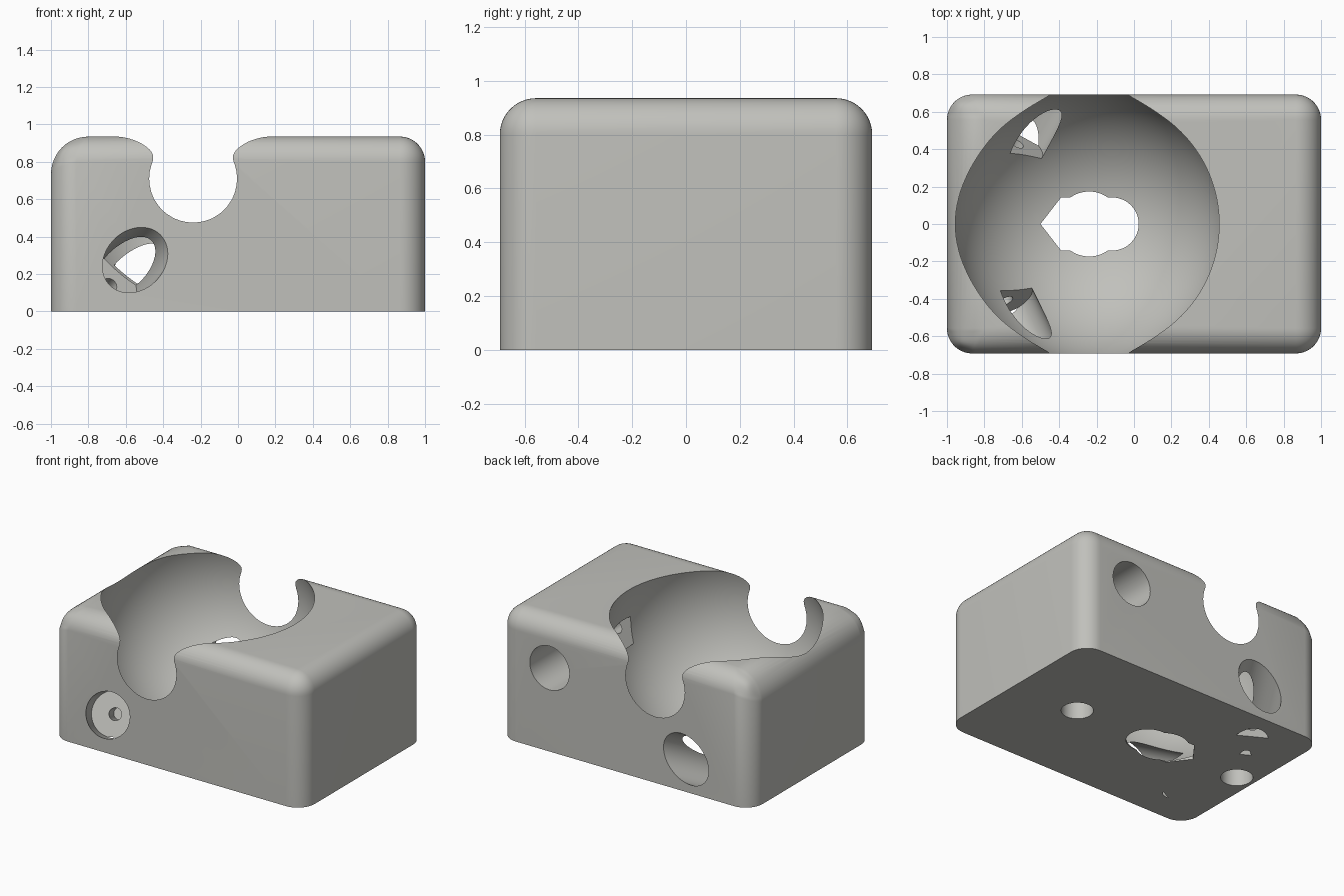
import bpy, bmesh, math
from mathutils import Vector

if "Cube" in bpy.data.objects:
    bpy.data.objects.remove(bpy.data.objects["Cube"])

W, D, H = 1.0, 0.692, 0.935          # half width, half depth, height
BALL = Vector((-0.24, 0, 0.71))      # ball socket centre
BALL_R = 0.731

grey = bpy.data.materials.new("light_grey")
grey.diffuse_color = (0.53, 0.53, 0.50, 1)
grey.use_nodes = True
grey.node_tree.nodes["Principled BSDF"].inputs["Base Color"].default_value = grey.diffuse_color


def make_object(name, bm):
    bmesh.ops.recalc_face_normals(bm, faces=bm.faces)
    mesh = bpy.data.meshes.new(name)
    bm.to_mesh(mesh)
    bm.free()
    mesh.materials.append(grey)
    ob = bpy.data.objects.new(name, mesh)
    bpy.context.collection.objects.link(ob)
    return ob


def rod(name, start, end, radius, sides=64):
    """Cylinder between two points."""
    start, end = Vector(start), Vector(end)
    axis = end - start
    bm = bmesh.new()
    bmesh.ops.create_cone(bm, cap_ends=True, segments=sides, radius1=radius,
                          radius2=radius, depth=axis.length)
    bm.transform(axis.to_track_quat('Z', 'Y').to_matrix().to_4x4())
    bmesh.ops.translate(bm, verts=bm.verts, vec=(start + end) / 2)
    return make_object(name, bm)


# Housing block: rounded everywhere except the base, wider round on the left top edge
bm = bmesh.new()
bmesh.ops.create_cube(bm, size=1)
for v in bm.verts:
    v.co = Vector((v.co.x * 2 * W, v.co.y * 2 * D, (v.co.z + 0.5) * H))
weight = bm.edges.layers.float.new("bevel_weight_edge")
for e in bm.edges:
    a, b = (v.co for v in e.verts)
    if max(a.z, b.z) > 0.1:
        left_top = min(a.z, b.z) > 0.1 and max(a.x, b.x) < 0
        e[weight] = 1.0 if left_top else 0.675
housing = make_object("housing", bm)
bevel = housing.modifiers.new("rounding", 'BEVEL')
bevel.limit_method = 'WEIGHT'
bevel.width = 0.2
bevel.segments = 12

cutters = []

# Ball socket
bm = bmesh.new()
bmesh.ops.create_uvsphere(bm, u_segments=128, v_segments=64, radius=BALL_R)
bmesh.ops.translate(bm, verts=bm.verts, vec=BALL)
cutters.append(make_object("ball_socket_cutter", bm))

# Sensor window in the base: pointed at the left, round at the right
outline = [(-0.5, 0), (-0.39, -0.142)]
for i in range(25):
    a = -math.pi / 2 + math.pi * i / 24
    outline.append((-0.117 + 0.142 * math.cos(a), 0.142 * math.sin(a)))
outline.append((-0.39, 0.142))
bm = bmesh.new()
face = bm.faces.new([bm.verts.new((x, y, -0.1)) for x, y in outline])
ext = bmesh.ops.extrude_face_region(bm, geom=[face])
bmesh.ops.translate(bm, vec=(0, 0, 0.35),
                    verts=[g for g in ext["geom"] if isinstance(g, bmesh.types.BMVert)])
cutters.append(make_object("sensor_window_cutter", bm))

# Roller pockets with a narrow axle hole: mouth centre, outward axis, depth
for name, mouth, axis, depth in (
        ("front", (-0.55, -0.692, 0.275), (0.40, -0.82, 0.40), 0.34),
        ("back", (-0.485, 0.692, 0.235), (0.44, 0.80, 0.40), 0.325),
        ("right", (0.60, 0.692, 0.60), (0, 1, 0), 0.76)):
    mouth, axis = Vector(mouth), Vector(axis).normalized()
    cutters.append(rod(name + "_roller_cutter", mouth - axis * depth,
                       mouth + axis * 0.3, 0.157))
    cutters.append(rod(name + "_axle_cutter", mouth - axis * (depth + 0.22),
                       mouth - axis * (depth - 0.05), 0.042, 32))

# Blind screw holes in the base
for i, x in enumerate((-0.87, 0.48)):
    cutters.append(rod("screw_hole_cutter_%d" % i, (x, 0, -0.1), (x, 0, 0.2), 0.105, 48))

for c in cutters:
    c.hide_render = True
    c.hide_set(True)
    cut = housing.modifiers.new(c.name, 'BOOLEAN')
    cut.operation = 'DIFFERENCE'
    cut.solver = 'EXACT'
    cut.object = c

# Apply the cuts, remove the helpers, then smooth the curved walls
bpy.context.view_layer.update()
result = bpy.data.meshes.new_from_object(
    housing.evaluated_get(bpy.context.evaluated_depsgraph_get()))
housing.modifiers.clear()
housing.data = result
for c in cutters:
    bpy.data.objects.remove(c)
bpy.context.view_layer.objects.active = housing
housing.select_set(True)
bpy.ops.object.shade_smooth_by_angle(angle=math.radians(30))
